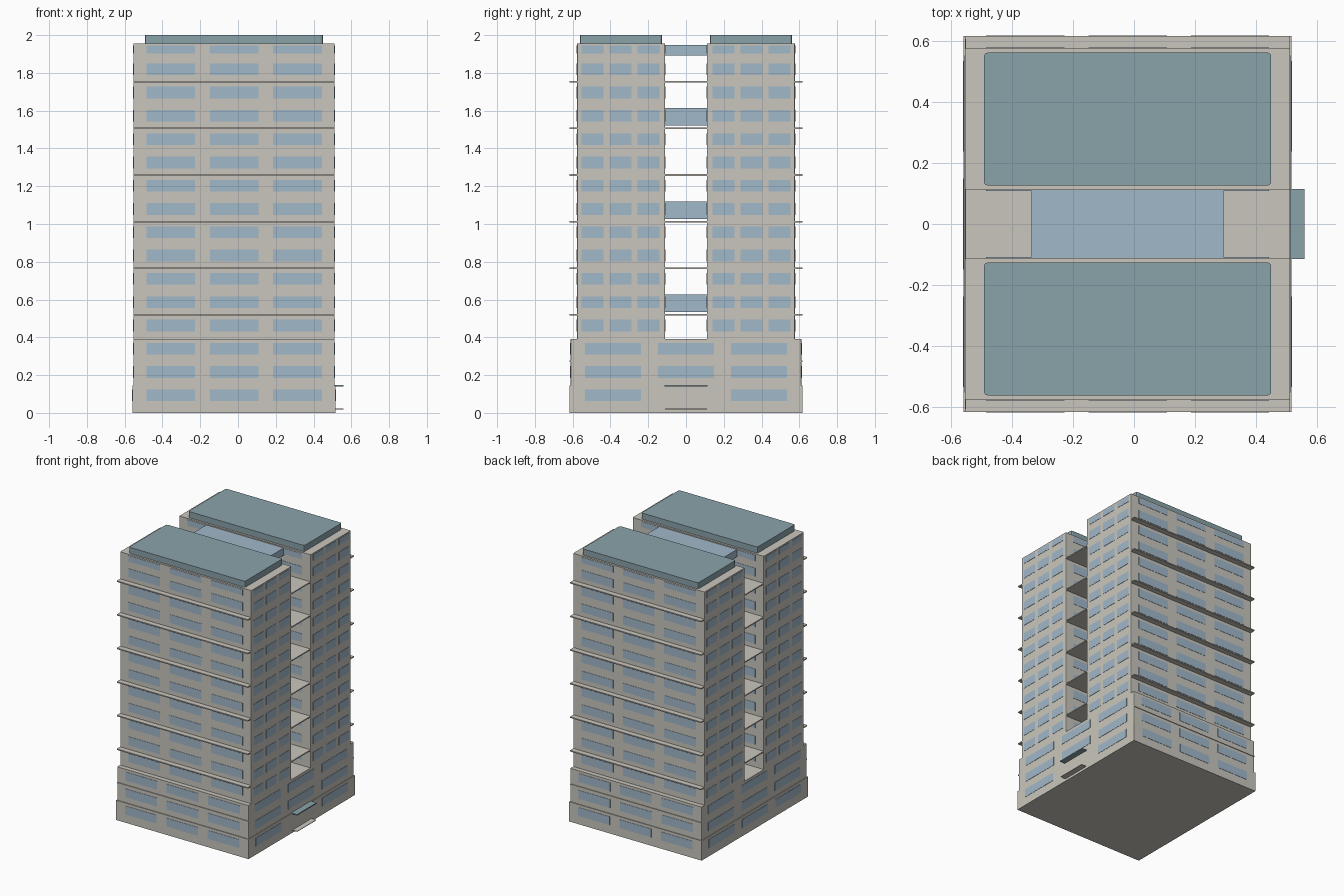
import bpy
import bmesh
from mathutils import Matrix, Vector

old = bpy.data.objects.get("Cube")
if old:
    bpy.data.objects.remove(old, do_unlink=True)


def linear(c):
    c /= 255
    return c / 12.92 if c <= 0.04045 else ((c + 0.055) / 1.055) ** 2.4


def material(name, *rgb):
    color = [linear(c) for c in rgb] + [1]
    mat = bpy.data.materials.new(name)
    mat.use_nodes = True
    mat.diffuse_color = color
    mat.node_tree.nodes["Principled BSDF"].inputs["Base Color"].default_value = color
    return mat


stone = material("warm_stone", 202, 198, 189)
glass = material("pale_blue_glass", 161, 184, 201)
teal = material("teal_roofing", 138, 163, 170)


def add_box(bm, lo, hi):
    lo, hi = Vector(lo), Vector(hi)
    size = hi - lo
    m = Matrix.Translation((lo + hi) / 2) @ Matrix.Diagonal((*size, 1))
    bmesh.ops.create_cube(bm, size=1, matrix=m)


def finish(name, bm, mat):
    mesh = bpy.data.meshes.new(name)
    bm.to_mesh(mesh)
    bm.free()
    mesh.materials.append(mat)
    obj = bpy.data.objects.new(name, mesh)
    bpy.context.collection.objects.link(obj)
    return obj


def box(name, lo, hi, mat, corner=0):
    """Box with optionally rounded vertical corners."""
    bm = bmesh.new()
    add_box(bm, lo, hi)
    if corner:
        upright = [e for e in bm.edges
                   if abs(e.verts[0].co.z - e.verts[1].co.z) > 0.001]
        bmesh.ops.bevel(bm, geom=upright, offset=corner, segments=2,
                        profile=0.5, affect='EDGES')
    return finish(name, bm, mat)


# Main dimensions
CX = -0.021
BASE_X, BODY_X, ROOF_X, BRIDGE_X = 0.538, 0.533, 0.471, 0.315
BASE_Y, PODIUM_Y, TOWER_Y, GAP_Y = 0.616, 0.611, 0.577, 0.111
BASE_TOP, PODIUM_TOP, TOWER_TOP = 0.145, 0.39, 1.955
FLOOR, FIRST_ROW = 0.1233, 0.093

# Ground floor and podium
box("ground_floor", (CX - BASE_X, -BASE_Y, 0), (CX + BASE_X, BASE_Y, BASE_TOP), stone)
box("podium", (CX - BODY_X, -PODIUM_Y, BASE_TOP),
    (CX + BODY_X, PODIUM_Y, PODIUM_TOP), stone, 0.005)

# Twin towers with roof caps
for side, name in ((-1, "front"), (1, "back")):
    y0, y1 = sorted((side * GAP_Y, side * TOWER_Y))
    box(name + "_tower", (CX - BODY_X, y0, PODIUM_TOP),
        (CX + BODY_X, y1, TOWER_TOP), stone, 0.005)
    y0, y1 = sorted((side * 0.126, side * 0.562))
    box(name + "_roof_cap", (CX - ROOF_X, y0, TOWER_TOP),
        (CX + ROOF_X, y1, 2), teal, 0.012)

# Floor slabs that join the towers and stick out as ledges
for i in range(7):
    z = 0.273 + i * 2 * FLOOR
    box(f"floor_slab_{i + 1}", (CX - BODY_X + 0.001, -BASE_Y, z - 0.004),
        (CX + BODY_X - 0.001, BASE_Y, z + 0.004), stone)

# Glazed bridges between the towers
for i, (z0, z1) in enumerate(((0.533, 0.627), (1.027, 1.12),
                              (1.521, 1.615), (1.893, 1.947))):
    box(f"glass_bridge_{i + 1}", (CX - BRIDGE_X, -GAP_Y, z0),
        (CX + BRIDGE_X, GAP_Y, z1), glass)

# Windows, row by row on every wall
bm = bmesh.new()
T = 0.002


def window_on_y(x, y, z, w, h):
    add_box(bm, (x - w / 2, y - T, z - h / 2), (x + w / 2, y + T, z + h / 2))


def window_on_x(x, y, z, w, h):
    add_box(bm, (x - T, y - w / 2, z - h / 2), (x + T, y + w / 2, z + h / 2))


for row in range(16):
    z, h = FIRST_ROW + row * FLOOR, 0.062
    if row == 15:
        z, h = 1.924, 0.043
    wall_x = BASE_X if row == 0 else BODY_X
    wall_y = BASE_Y if row == 0 else PODIUM_Y if row < 3 else TOWER_Y
    for side in (-1, 1):
        # Long walls, outside and facing the gap
        for col in (-1, 0, 1):
            x = CX + col * 0.336
            window_on_y(x, side * wall_y, z, 0.257, h)
            if row > 2:
                window_on_y(x, side * GAP_Y, z, 0.257, h)
        # End walls
        for col in (-1, 0, 1):
            if row > 2:
                for tower in (-1, 1):
                    window_on_x(CX + side * wall_x, tower * 0.346 + col * 0.148,
                                z, 0.117, h)
            elif not (row == 0 and col == 0 and side == 1):
                window_on_x(CX + side * wall_x, col * 0.386, z, 0.297, h)
finish("windows", bm, glass)

# Entrance with canopy and doorstep
wall = CX + BASE_X
bm = bmesh.new()
corners = [(wall + 0.003, y, z) for y, z in
           ((-0.11, 0.02), (-0.11, 0.14), (0.11, 0.14), (0.11, 0.02))]
bm.faces.new([bm.verts.new(c) for c in corners])
finish("entrance_panel", bm, stone)
box("entrance_canopy", (wall - 0.01, -0.114, 0.139), (0.559, 0.114, 0.147), teal)
box("entrance_step", (wall - 0.01, -0.11, 0.018), (0.558, 0.11, 0.022), stone)
